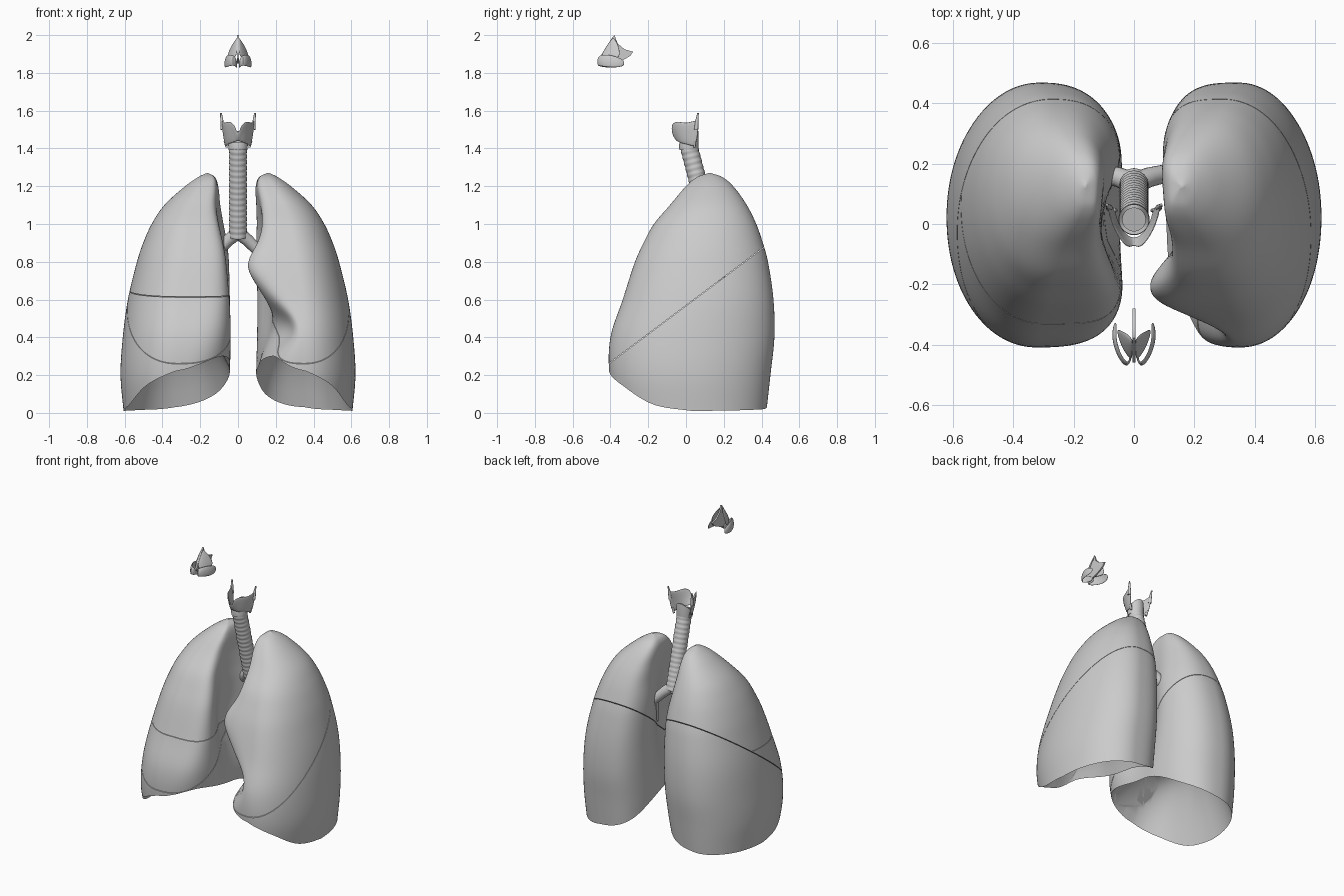
import bpy, bmesh, math
from mathutils import Vector

if "Cube" in bpy.data.objects:
    bpy.data.objects.remove(bpy.data.objects["Cube"])

TOP = 1.27
# lung section table: z, inner x (right lung), inner x (left lung), outer x, front y, back y
SECTIONS = [
    (0.00, .07, .10, .605, -.36, .425), (0.20, .035, .09, .622, -.405, .447),
    (0.40, .022, .09, .61, -.40, .468), (0.60, .022, .09, .583, -.335, .463),
    (0.80, .028, .085, .535, -.27, .434), (0.90, .04, .085, .502, -.225, .407),
    (1.00, .063, .09, .457, -.17, .372), (1.10, .085, .09, .39, -.085, .322),
    (1.20, .10, .09, .28, .0, .25), (1.25, .12, .11, .208, .06, .19),
    (TOP, .155, .15, .165, .12, .13)]
# height of the lower rim: degrees (0 outer, 90 front, 180 inner, 270 back), z
RIM = [(0, .01), (30, .045), (60, .15), (90, .222), (135, .30), (180, .24),
       (225, .10), (270, .03), (315, .015), (360, .01)]


def interp(table, t):
    """Smooth (Hermite) lookup in a table keyed by its first column."""
    n = len(table)
    i = max(j for j in range(n - 1) if j == 0 or table[j][0] <= t)
    a, b = table[i], table[i + 1]
    p, q = table[max(i - 1, 0)], table[min(i + 2, n - 1)]
    h = b[0] - a[0]
    u = min(max((t - a[0]) / h, 0), 1)
    out = []
    for k in range(1, len(a)):
        ma = (b[k] - p[k]) / (b[0] - p[0]) * h
        mb = (q[k] - a[k]) / (q[0] - a[0]) * h
        out.append((2*u**3 - 3*u*u + 1)*a[k] + (u**3 - 2*u*u + u)*ma
                   + (3*u*u - 2*u**3)*b[k] + (u**3 - u*u)*mb)
    return out


def bump(v, centre, width):
    return math.exp(-((v - centre) / width) ** 2)


def finish(name, mesh, angle=40):
    mesh.polygons.foreach_set("use_smooth", [True] * len(mesh.polygons))
    mesh.set_sharp_from_angle(angle=math.radians(angle))
    ob = bpy.data.objects.new(name, mesh)
    bpy.context.collection.objects.link(ob)
    return ob


def from_bmesh(name, bm, angle=40):
    bmesh.ops.recalc_face_normals(bm, faces=bm.faces[:])
    mesh = bpy.data.meshes.new(name)
    bm.to_mesh(mesh)
    return finish(name, mesh, angle)


def loft(bm, rings, cap_start=True, cap_end=True):
    """Skin a list of closed rings of points."""
    loops = [[bm.verts.new(p) for p in r] for r in rings]
    n = len(loops[0])
    for a, b in zip(loops, loops[1:]):
        for i in range(n):
            j = (i + 1) % n
            bm.faces.new((a[i], a[j], b[j], b[i]))
    if cap_start:
        bm.faces.new(loops[0])
    if cap_end:
        bm.faces.new(loops[-1])


# ---------- lungs ----------
def lung_point(side, th, z):
    mr, ml, l, f, b = interp(SECTIONS, z)
    m = ml if side > 0 else mr
    cx, cy, a, h = (m + l) / 2, (f + b) / 2, (l - m) / 2, (b - f) / 2
    c, s = math.cos(th), math.sin(th)
    front_n = 2.8 + 1.9 * min(max((z - (.4 if side > 0 else .25)) / .35, 0), 1)
    back_n = 3.2 if side > 0 else 2.5
    n = 2.05 if c >= 0 else (front_n if s > 0 else back_n)
    x = cx + a * math.copysign(abs(c) ** (2 / n), c)
    y = cy - h * math.copysign(abs(s) ** (2 / n), s)
    w = min(max((cx - x) / max(a, .001), 0), 1)
    push = .1 * bump(y, 0, .15) * bump(z, .7, .34)             # root hollow
    if side > 0:
        push += .17 * bump(z, .45, .14) * bump(y, -.35, .23)   # heart notch
        push -= .08 * bump(z, .79, .12) * bump(y, -.25, .14)
    return Vector(((x + w * push) * side, y, z))


def lung_bmesh(side, seg=112, levels=56, inner=14):
    bm = bmesh.new()
    angles = [2 * math.pi * i / seg for i in range(seg)]
    rims = [interp(RIM, math.degrees(t))[0] for t in angles]
    base = [lung_point(side, t, e) for t, e in zip(angles, rims)]
    mid = Vector((.34 * side, .03, 0))
    rings = []
    for k in range(inner):                                     # hollow underside
        s = (k + .3) / (inner + .3)
        rings.append([Vector((mid.x + (p.x - mid.x) * s, mid.y + (p.y - mid.y) * s,
                              p.z + (.46 - p.z) * (1 - s ** 2.8))) for p in base])
    for k in range(levels + 1):                                # outer wall up to the apex
        t = math.sin(math.pi / 2 * k / levels)
        rings.append([lung_point(side, a, e + (TOP - e) * t) for a, e in zip(angles, rims)])
    loft(bm, rings)
    bmesh.ops.recalc_face_normals(bm, faces=bm.faces[:])
    return bm


OBLIQUE = (Vector((0, -.41, .26)), Vector((0, -.75, 1)).normalized())
HORIZONTAL = (Vector((0, 0, .64)), Vector((0, -.08, 1)).normalized())


def lobe(name, side, cuts):
    """Part of a lung; each cut is (plane, +1 keep above / -1 keep below)."""
    bm = lung_bmesh(side)
    for (co, no), keep in cuts:
        bmesh.ops.bisect_plane(bm, geom=bm.verts[:] + bm.edges[:] + bm.faces[:],
                               plane_co=co + no * keep * .0015, plane_no=no * -keep,
                               clear_outer=True)
        bmesh.ops.holes_fill(bm, edges=[e for e in bm.edges if e.is_boundary], sides=0)
    from_bmesh(name, bm)


lobe("left_upper_lobe", 1, [(OBLIQUE, 1)])
lobe("left_lower_lobe", 1, [(OBLIQUE, -1)])
lobe("right_upper_lobe", -1, [(OBLIQUE, 1), (HORIZONTAL, 1)])
lobe("right_middle_lobe", -1, [(OBLIQUE, 1), (HORIZONTAL, -1)])
lobe("right_lower_lobe", -1, [(OBLIQUE, -1)])


# ---------- airway ----------
def tube(name, pts, radii):
    cu = bpy.data.curves.new(name, 'CURVE')
    cu.dimensions = '3D'
    cu.bevel_depth, cu.bevel_resolution, cu.use_fill_caps = 1, 6, True
    sp = cu.splines.new('POLY')
    sp.points.add(len(pts) - 1)
    for p, co, r in zip(sp.points, pts, radii):
        p.co, p.radius = (*co, 1), r
    tmp = bpy.data.objects.new(name + "_path", cu)
    bpy.context.collection.objects.link(tmp)
    dg = bpy.context.evaluated_depsgraph_get()
    mesh = bpy.data.meshes.new_from_object(tmp.evaluated_get(dg))
    bpy.data.objects.remove(tmp)
    return finish(name, mesh, 50)


# windpipe with cartilage rings
N = 112
path = [(0, .14 - .125 * k / N, .93 + .48 * k / N) for k in range(N + 1)]
tube("trachea", path, [.047 + .0012 * math.sin(2 * math.pi * 16 * k / N) for k in range(N + 1)])

# main bronchi and their branches
for side, label in ((1, "left"), (-1, "right")):
    root = (side * .115, .17, .85)
    tube(label + "_bronchus", [(0, .135, .955), (side * .05, .155, .915), root,
                               (side * .18, .18, .79)], [.036, .033, .03, .026])
    for i, end in enumerate([(.22, .13, .93), (.2, .06, .76), (.2, .2, .62), (.17, .08, .66)]):
        tube(f"{label}_branch_{i + 1}", [root, (side * end[0], end[1], end[2])], [.022, .016])

# cricoid ring, taller at the back
bm = bmesh.new()
rings = []
for r, top in ((.038, 0), (.05, 0), (.052, .5), (.05, 1), (.038, 1), (.038, 0)):
    ring = []
    for i in range(40):
        a = 2 * math.pi * i / 40
        back = (1 + math.sin(a)) / 2
        ring.append((r * math.cos(a), .015 + r * math.sin(a),
                     1.392 + top * (.04 + .06 * back ** 2)))
    rings.append(ring)
loft(bm, rings, False, False)
bmesh.ops.remove_doubles(bm, verts=bm.verts[:], dist=1e-5)
from_bmesh("cricoid_cartilage", bm)


def sheet(name, rows, thick):
    """Curved cartilage plate from rows of points, mirrored over x = 0."""
    bm = bmesh.new()
    grid = [[bm.verts.new(p) for p in r] for r in rows]
    for a, b in zip(grid, grid[1:]):
        for i in range(len(a) - 1):
            bm.faces.new((a[i], a[i + 1], b[i + 1], b[i]))
    ob = from_bmesh(name, bm, 60)
    m = ob.modifiers.new("mirror", 'MIRROR')
    m.merge_threshold = .0005
    s = ob.modifiers.new("thickness", 'SOLIDIFY')
    s.thickness, s.offset = thick, 0
    ob.modifiers.new("smooth", 'SUBSURF').levels = 2
    return ob


# thyroid cartilage with its upper and lower horns
sheet("thyroid_cartilage", [
    [(0, -.045, 1.44), (.015, -.043, 1.435), (.037, -.025, 1.425), (.057, .01, 1.42), (.066, .055, 1.40)],
    [(0, -.062, 1.455), (.015, -.06, 1.475), (.045, -.037, 1.48), (.067, .01, 1.475), (.08, .064, 1.48)],
    [(0, -.066, 1.465), (.018, -.084, 1.53), (.05, -.046, 1.55), (.077, .01, 1.53), (.09, .075, 1.57)],
], .009)
for side, label in ((1, "left"), (-1, "right")):
    tube(label + "_upper_horn", [(side * .082, .054, 1.50), (side * .086, .058, 1.55),
                                 (side * .09, .064, 1.588)], [.011, .008, .004])
    tube(label + "_lower_horn", [(side * .068, .046, 1.44), (side * .06, .045, 1.405)], [.008, .006])

# ---------- nose cartilages ----------
bm = bmesh.new()
outline = [(-.378, 2.0), (-.362, 1.955), (-.325, 1.925), (-.28, 1.912), (-.295, 1.89), (-.325, 1.872),
           (-.38, 1.85), (-.43, 1.85), (-.46, 1.875), (-.425, 1.935), (-.392, 1.985)]
loft(bm, [[(x, y, z) for y, z in outline] for x in (-.005, .005)])
from_bmesh("nasal_septum", bm)

sheet("upper_nasal_cartilages", [
    [(.004, -.384, 1.992), (.01, -.378, 1.98), (.018, -.367, 1.965)],
    [(.004, -.42, 1.945), (.028, -.395, 1.93), (.046, -.35, 1.925)],
    [(.004, -.46, 1.88), (.038, -.42, 1.875), (.062, -.345, 1.872)],
], .007)
sheet("lower_nasal_cartilages", [
    [(.007, -.39, 1.825), (.01, -.445, 1.83), (.025, -.475, 1.84), (.054, -.438, 1.832), (.073, -.375, 1.825), (.062, -.325, 1.835)],
    [(.007, -.39, 1.842), (.01, -.45, 1.855), (.025, -.482, 1.87), (.054, -.438, 1.87), (.073, -.375, 1.865), (.062, -.325, 1.855)],
    [(.007, -.39, 1.855), (.01, -.445, 1.876), (.022, -.465, 1.892), (.048, -.427, 1.9), (.062, -.375, 1.89), (.056, -.33, 1.87)],
], .008)
